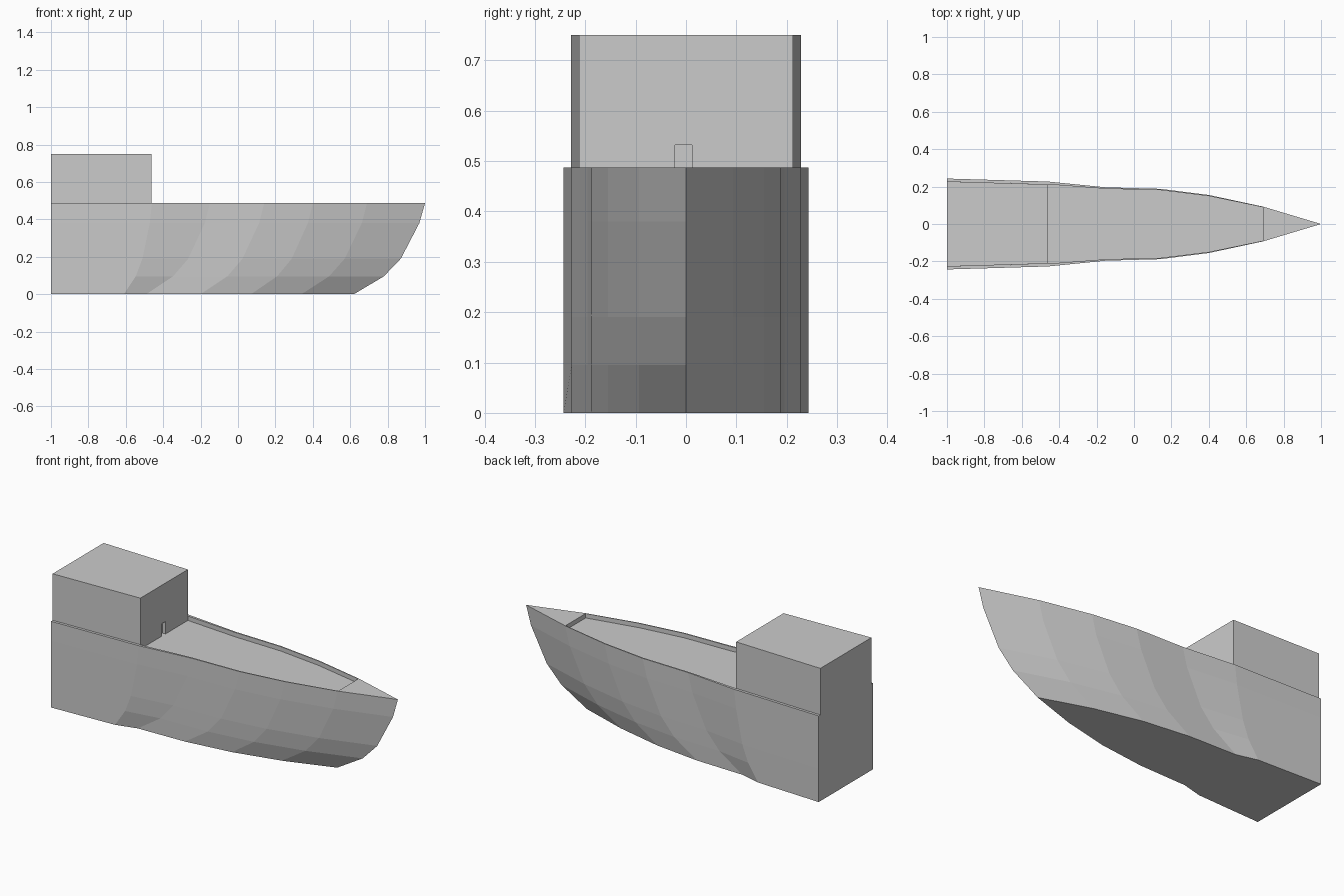
import bpy, bmesh

if "Cube" in bpy.data.objects:
    bpy.data.objects.remove(bpy.data.objects["Cube"])

grey = bpy.data.materials.new("light grey")
grey.diffuse_color = (0.6, 0.6, 0.6, 1)
grey.use_nodes = True
grey.node_tree.nodes["Principled BSDF"].inputs["Base Color"].default_value = grey.diffuse_color

RIM, DECK, ROOF = 0.487, 0.462, 0.75
# Stations along the hull: x at the rim, half width, backward rake at the keel, inner half width
stations = [(-1.0, 0.243, 0.0, 0.228), (-0.46, 0.227, 0.15, 0.212),
            (-0.15, 0.196, 0.34, 0.188), (0.14, 0.188, 0.34, 0.181),
            (0.40, 0.155, 0.33, 0.149), (0.69, 0.093, 0.35, 0.089),
            (1.0, 0.0, 0.38, 0.0)]
# Height of each level and its share of the rake
levels = [(0, 1.0), (0.095, 0.58), (0.19, 0.34), (0.38, 0.08), (RIM, 0.0)]


def finish(bm, name):
    bmesh.ops.recalc_face_normals(bm, faces=bm.faces)
    mesh = bpy.data.meshes.new(name)
    bm.to_mesh(mesh)
    bm.free()
    mesh.materials.append(grey)
    obj = bpy.data.objects.new(name, mesh)
    bpy.context.collection.objects.link(obj)
    return obj


def bridge(bm, lower, upper, closed=True):
    n = len(lower)
    for i in range(n if closed else n - 1):
        j = (i + 1) % n
        bm.faces.new((lower[i], lower[j], upper[j], upper[i]))


def prism(name, outline, z0, z1):
    bm = bmesh.new()
    low = [bm.verts.new((x, y, z0)) for x, y in outline]
    top = [bm.verts.new((x, y, z1)) for x, y in outline]
    bm.faces.new(low)
    bm.faces.new(top)
    bridge(bm, low, top)
    return finish(bm, name)


# Hull: raked rings, flat bottom, rim, foredeck and sunken deck
bm = bmesh.new()
rings = []
for z, share in levels:
    right = [(x - rake * share, -w, z) for x, w, rake, _ in stations]
    left = [(x, -y, z) for x, y, z in reversed(right[:-1])]
    rings.append([bm.verts.new(p) for p in right + left])
for low, high in zip(rings, rings[1:]):
    bridge(bm, low, high)
bm.faces.new(rings[0])

inner = [(x, -w) for x, _, _, w in stations[:-1]]
inner += [(x, -y) for x, y in reversed(inner)]
well_top = [bm.verts.new((x, y, RIM)) for x, y in inner]
well_floor = [bm.verts.new((x, y, DECK)) for x, y in inner]
top = rings[-1]
bridge(bm, top[:6], well_top[:6], closed=False)
bridge(bm, top[7:], well_top[6:], closed=False)
bm.faces.new((top[5], top[6], top[7], well_top[6], well_top[5]))
bridge(bm, well_floor, well_top)
bm.faces.new(well_floor)
# Seal the short gap at the stern
bm.faces.new((top[0], well_top[0], well_top[-1], top[-1]))
finish(bm, "hull")

# Cabin with a small recessed doorway
cabin = prism("cabin", [(-1, -0.228), (-0.462, -0.212), (-0.462, 0.212), (-1, 0.228)],
              DECK, ROOF)
cutter = prism("doorway_cutter", [(-0.482, -0.022), (-0.44, -0.022),
                                  (-0.44, 0.012), (-0.482, 0.012)], DECK - 0.02, 0.532)
cutter.hide_render = True
cutter.hide_viewport = True
cut = cabin.modifiers.new("doorway", 'BOOLEAN')
cut.object = cutter
cut.operation = 'DIFFERENCE'
cut.solver = 'EXACT'
